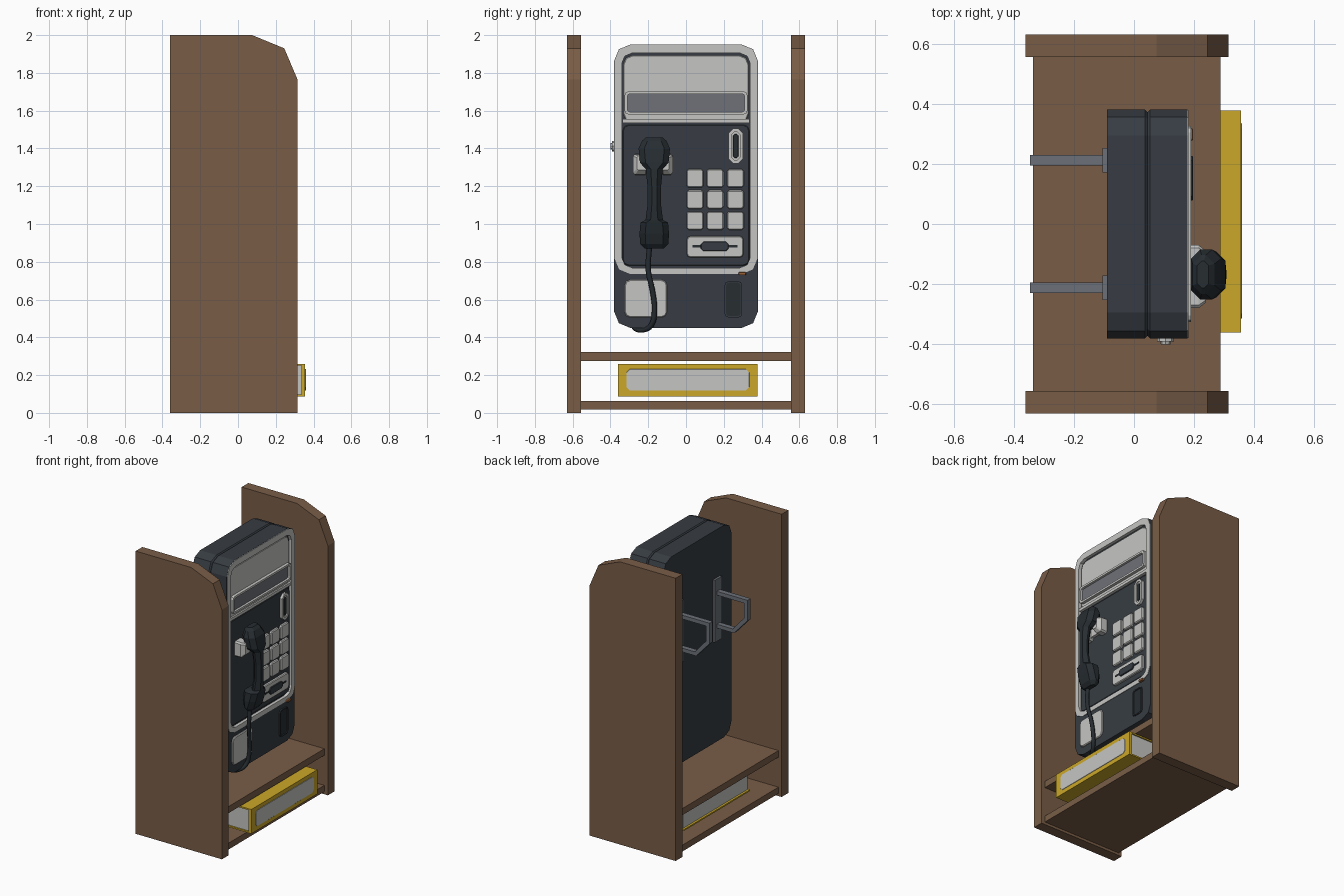
import bpy, bmesh, math

if "Cube" in bpy.data.objects:
    bpy.data.objects.remove(bpy.data.objects["Cube"])

def mat(name, r, g, b):
    m = bpy.data.materials.new(name)
    m.diffuse_color = (r, g, b, 1)
    m.use_nodes = True
    m.node_tree.nodes["Principled BSDF"].inputs["Base Color"].default_value = m.diffuse_color
    return m

WOOD = mat("brown_wood", .19, .108, .062)
DARK = mat("charcoal", .038, .046, .056)
BLACK = mat("dark_handset", .02, .026, .031)
LIGHT = mat("light_grey", .56, .56, .55)
MID = mat("mid_grey", .16, .165, .19)
STEEL = mat("steel_grey", .15, .165, .19)
YELLOW = mat("yellow_cover", .6, .39, .022)
COPPER = mat("copper", .32, .12, .04)

def loft(name, loops, m, closed=False):
    """Skin a list of equal-length point loops; cap the ends unless closed."""
    bm = bmesh.new()
    rows = [[bm.verts.new(p) for p in lp] for lp in loops]
    n = len(rows[0])
    for i in range(len(rows) if closed else len(rows) - 1):
        a, b = rows[i], rows[(i + 1) % len(rows)]
        for j in range(n):
            bm.faces.new((a[j], a[(j + 1) % n], b[(j + 1) % n], b[j]))
    if not closed:
        bm.faces.new(rows[0])
        bm.faces.new(rows[-1])
    bmesh.ops.recalc_face_normals(bm, faces=bm.faces)
    me = bpy.data.meshes.new(name)
    bm.to_mesh(me)
    bm.free()
    me.materials.append(m)
    ob = bpy.data.objects.new(name, me)
    bpy.context.collection.objects.link(ob)
    return ob

def rr(a0, a1, b0, b1, r, seg=2):
    """Rounded rectangle as 2D points."""
    pts = []
    for k, (ca, cb) in enumerate([(a1 - r, b1 - r), (a0 + r, b1 - r),
                                  (a0 + r, b0 + r), (a1 - r, b0 + r)]):
        for s in range(seg + 1):
            t = math.pi / 2 * (k + s / seg)
            pts.append((ca + r * math.cos(t), cb + r * math.sin(t)))
    return pts

def at_x(x, pts):
    return [(x, a, b) for a, b in pts]

def at_y(y, pts):
    return [(a, y, b) for a, b in pts]

def at_z(z, pts):
    return [(a, b, z) for a, b in pts]

def box(name, x0, x1, y0, y1, z0, z1, m):
    q = [(y0, z0), (y1, z0), (y1, z1), (y0, z1)]
    return loft(name, [at_x(x0, q), at_x(x1, q)], m)

def plate(name, x0, x1, y0, y1, z0, z1, r, m, c=.004, seg=2):
    """Rounded plate facing +x with a chamfered front edge."""
    o = rr(y0, y1, z0, z1, r, seg)
    i = rr(y0 + c, y1 - c, z0 + c, z1 - c, max(r - c, .002), seg)
    return loft(name, [at_x(x0, o), at_x(x1 - c, o), at_x(x1, i)], m)

def ring(name, x0, x1, outer, inner, m):
    return loft(name, [at_x(x0, outer), at_x(x1, outer),
                       at_x(x1, inner), at_x(x0, inner)], m, True)

# Booth: side panels and shelves
side = [(-.36, 0), (.315, 0), (.315, 1.765), (.245, 1.93), (.075, 2), (-.36, 2)]
for n, y in (("left", -.63), ("right", .555)):
    loft("side_panel_" + n, [at_y(y, side), at_y(y + .075, side)], WOOD)
box("upper_shelf", -.335, .287, -.556, .556, .275, .322, WOOD)
box("lower_shelf", -.335, .287, -.556, .556, .018, .063, WOOD)

# Directory book: covers, spine, pages, spine label
box("book_top_cover", -.25, .336, -.36, .378, .25, .26, YELLOW)
box("book_bottom_cover", -.25, .336, -.36, .378, .088, .098, YELLOW)
box("book_spine", .335, .356, -.36, .378, .088, .26, YELLOW)
box("book_pages", -.235, .336, -.35, .368, .098, .25, LIGHT)
plate("book_label", .355, .359, -.315, .335, .118, .232, .018, LIGHT, .001, 1)

# Phone body with a seam groove, then the front rim around the recess
def body(d):
    return rr(-.38 + d, .38 - d, .45 + d, 1.95 - d, .085 - d)
loft("phone_body", [at_x(x, body(d)) for x, d in
     ((-.09, 0), (.037, 0), (.045, .008), (.053, 0), (.16, 0))], DARK)
hole = rr(-.348, .348, .76, 1.913, .06)
ring("body_front_rim", .158, .178, body(0), hole, DARK)
box("lower_front_fill", .158, .178, -.3, .3, .5, .74, DARK)
ring("front_frame", .159, .182, rr(-.379, .379, .735, 1.949, .084),
     rr(-.34, .34, .768, 1.905, .055), LIGHT)

# Recessed face panels
plate("upper_panel", .158, .169, -.332, .332, 1.535, 1.893, .05, LIGHT)
plate("lower_panel", .158, .17, -.335, .335, .78, 1.525, .03, DARK)
box("panel_ridge", .159, .18, -.337, .337, 1.535, 1.555, LIGHT)

# Display window
ring("display_bezel", .165, .19, rr(-.325, .325, 1.58, 1.702, .02),
     rr(-.31, .31, 1.594, 1.688, .012), LIGHT)
box("display_window", .165, .174, -.312, .312, 1.592, 1.69, MID)

# Keypad
for r in range(3):
    for c in range(3):
        y, z = .002 + .107 * c, 1.192 - .112 * r
        plate(f"key_{r}_{c}", .165, .188, y, y + .091, z, z + .099, .012, LIGHT, .006, 1)

# Coin slot and card slot
ring("coin_slot_surround", .165, .188, rr(.225, .302, 1.32, 1.505, .025, 1),
     rr(.242, .285, 1.338, 1.488, .014, 1), LIGHT)
box("coin_slot_back", .165, .18, .24, .287, 1.336, 1.49, LIGHT)
plate("coin_slot", .178, .185, .25, .277, 1.35, 1.476, .008, BLACK, .001, 1)
plate("card_slot_plate", .165, .188, .003, .305, .822, .937, .022, LIGHT, .005)
box("card_slot_line", .186, .19, .035, .272, .876, .888, BLACK)
plate("card_slot_mouth", .186, .196, .078, .226, .856, .907, .015, DARK, .003, 1)

# Lower front details: coin return, cover plate, coin
plate("lower_cover_plate", .175, .188, -.325, -.1, .505, .705, .03, LIGHT, .005)
ring("coin_return_rim", .175, .186, rr(.205, .297, .505, .697, .02),
     rr(.213, .289, .513, .689, .014), DARK)
box("coin_return_flap", .175, .18, .21, .292, .51, .692, BLACK)
plate("coin", .18, .196, .278, .318, .729, .746, .006, COPPER, .002)

# Handset cradle
box("cradle_base", .165, .19, -.28, -.07, 1.28, 1.355, LIGHT)
for n, y0, y1 in (("left", -.28, -.205), ("right", -.13, -.07)):
    s = .02 if n == "left" else 0
    e = .02 - s
    loft("cradle_prong_" + n, [at_x(.165, rr(y0, y1, 1.26, 1.37, .01, 1)),
         at_x(.215, rr(y0, y1, 1.262, 1.368, .01, 1)),
         at_x(.24, rr(y0 + s, y1 - e, 1.285, 1.36, .008, 1))], LIGHT)

# Handset: chamfered sections stacked along z (z, x0, x1, half width)
secs = [(.87, .215, .25, .05), (.895, .195, .272, .075), (.95, .19, .29, .078),
        (1.008, .195, .303, .073), (1.022, .238, .305, .046), (1.1, .25, .307, .036),
        (1.2, .25, .307, .036), (1.29, .24, .306, .045), (1.325, .2, .304, .076),
        (1.4, .19, .29, .083), (1.44, .195, .268, .065), (1.457, .21, .248, .045)]
loft("handset", [at_z(z, rr(x0, x1, -.168 - w, -.168 + w, min(.03, (x1 - x0) * .4), 1))
                 for z, x0, x1, w in secs], BLACK)

# Cord from the handset to the underside of the body
cu = bpy.data.curves.new("cord", "CURVE")
cu.dimensions = "3D"
cu.bevel_depth = .014
cu.bevel_resolution = 1
cu.resolution_u = 3
cu.use_fill_caps = True
path = [(.23, -.192, .89), (.225, -.2, .755), (.215, -.178, .65), (.205, -.167, .54),
        (.19, -.183, .465), (.165, -.222, .439), (.135, -.265, .445), (.12, -.285, .47)]
sp = cu.splines.new("BEZIER")
sp.bezier_points.add(len(path) - 1)
for bp, p in zip(sp.bezier_points, path):
    bp.co = p
    bp.handle_left_type = bp.handle_right_type = "AUTO"
cu.materials.append(BLACK)
bpy.context.collection.objects.link(bpy.data.objects.new("cord", cu))

# Side lock
loft("side_lock", [at_y(y, rr(.105 - r, .105 + r, 1.412 - r, 1.412 + r, r * .99))
     for y, r in ((-.375, .028), (-.391, .028), (-.391, .018), (-.4, .016))], LIGHT)

# Rear wall brackets: mounting strip and open loop
loop_out = [(-.092, 1.525), (-.345, 1.525), (-.345, 1.38), (-.24, 1.265), (-.092, 1.265)]
loop_in = [(-.1, 1.498), (-.318, 1.498), (-.318, 1.392), (-.229, 1.292), (-.1, 1.292)]
for n, y in (("left", -.212), ("right", .212)):
    box("bracket_strip_" + n, -.105, -.088, y - .04, y + .04, 1.17, 1.61, STEEL)
    a, b = y - .018, y + .018
    loft("bracket_loop_" + n, [at_y(a, loop_out), at_y(b, loop_out),
                               at_y(b, loop_in), at_y(a, loop_in)], STEEL, True)
